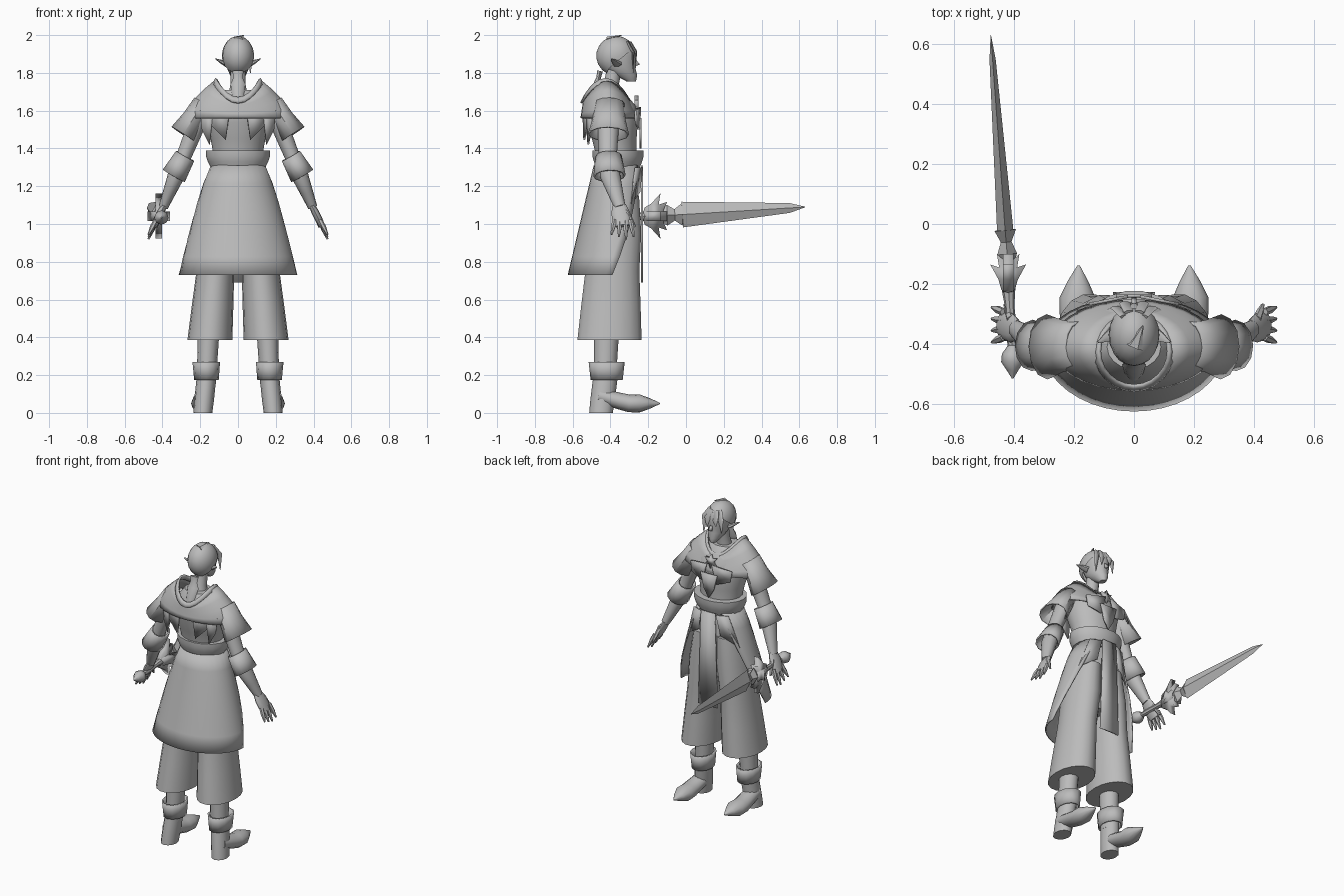
import bpy, bmesh
from math import sin, cos, pi, radians
from mathutils import Vector

FRONT, ACROSS, UPWARD = Vector((0, 1, 0)), Vector((1, 0, 0)), Vector((0, 0, 1))

cube = bpy.data.objects.get("Cube")
if cube:
    bpy.data.objects.remove(cube)

grey = bpy.data.materials.new("plain grey")
grey.use_nodes = True
tone = (.5, .5, .5, 1)
grey.diffuse_color = tone
grey.node_tree.nodes["Principled BSDF"].inputs["Base Color"].default_value = tone


def finish(name, bm, thick, sharp):
    bmesh.ops.remove_doubles(bm, verts=bm.verts, dist=.0001)
    bmesh.ops.recalc_face_normals(bm, faces=bm.faces)
    mesh = bpy.data.meshes.new(name)
    bm.to_mesh(mesh)
    bm.free()
    mesh.materials.append(grey)
    mesh.shade_smooth()
    mesh.set_sharp_from_angle(angle=radians(sharp))
    part = bpy.data.objects.new(name, mesh)
    bpy.context.collection.objects.link(part)
    if thick:
        solid = part.modifiers.new("thickness", "SOLIDIFY")
        solid.thickness = thick
        solid.offset = 0


def shell(name, rule, rows, columns, thick=0, cap=False, sharp=40):
    """Surface whose points come from rule(u, v), with u and v from 0 to 1."""
    bm = bmesh.new()
    grid = [[bm.verts.new(rule(r / rows, c / columns)) for c in range(columns + 1)]
            for r in range(rows + 1)]
    for upper, lower in zip(grid, grid[1:]):
        for c in range(columns):
            bm.faces.new((upper[c], upper[c + 1], lower[c + 1], lower[c]))
    if cap:
        for end in (grid[0], grid[-1]):
            bm.faces.new(end[:-1])
    finish(name, bm, thick, sharp)


def sweep(name, path, radii, depth=1, up=FRONT, side=1, level=False, sides=12, thick=0, sharp=40):
    """Evenly spaced rings along a path; depth is the ratio of the radius along up."""
    points = [Vector((side * x, y, z)) for x, y, z in path]

    def along(u):
        k = min(int(u * (len(points) - 1)), len(points) - 2)
        return points[k].lerp(points[k + 1], u * (len(points) - 1) - k)

    def rule(u, v):
        step = .5 / len(radii)
        tangent = UPWARD if level else (along(min(u + step, 1)) - along(max(u - step, 0))).normalized()
        flat = tangent.cross(up).normalized()
        tall = flat.cross(tangent)
        radius = radii[round(u * (len(radii) - 1))]
        angle = 2 * pi * v
        return along(u) + (flat * cos(angle) + tall * sin(angle) * depth) * radius

    shell(name, rule, len(radii) - 1, sides, thick, not thick, sharp)


def plate(name, outline, place, thick=.01):
    bm = bmesh.new()
    bm.faces.new([bm.verts.new(place(a, b)) for a, b in outline])
    finish(name, bm, thick, 40)


def cloth(name, outline, y, lean=0, side=1):
    """Hanging flat piece that leans in depth away from the middle."""
    plate(name, outline, lambda x, z: (side * x, y + lean * x, z))


# Torso, neck, belt and hips
sweep("torso", [(0, -.36, 1.28), (0, -.41, 1.71)], (.13, .13, .145, .165, .165, .09), .83, level=True, sides=18)
sweep("neck", [(0, -.41, 1.66), (0, -.38, 1.82)], (.055, .04, .04), level=True)
sweep("belt", [(0, -.36, 1.3), (0, -.36, 1.39)], (.145, .16, .17, .17), .81, level=True, sides=18)
sweep("hips", [(0, -.36, 1.32), (0, -.39, .85)], (.13, .16, .18, .18), .72, level=True, sides=18)

# Head and nose
sweep("head", [(0, -.29, 1.755), (0, -.345, 1.82), (0, -.36, 1.89), (0, -.365, 1.95)],
      (.018, .042, .056, .064, .069, .07, .06), 1.4, level=True, sides=16)
plate("nose", [(-.27, 1.875), (-.243, 1.845), (-.27, 1.835)], lambda y, z: (0, y, z), .016)


# Hair reaches the forehead in front and the nape behind
def hair(u, v):
    angle = 2 * pi * v
    polar = u * (1.9 - .8 * sin(angle))
    return (.085 * sin(polar) * cos(angle), -.37 + .105 * sin(polar) * sin(angle), 1.89 + .105 * cos(polar))


shell("hair", hair, 8, 20)
sweep("hair_tuft", [(0, -.41, 1.98), (.03, -.34, 2)], (.03, .015, .002), .5, UPWARD, sides=6)
for x, tip in ((-.06, 1.83), (-.03, 1.87), (.03, 1.85), (.06, 1.8)):
    y = -.25 - abs(x) / 2
    sweep("fringe_lock", [(x / 2, y - .03, 1.96), (x, y, 1.91), (x * 1.1, y, tip)], (.02, .02, .002), .4, sides=6)
sweep("tail_of_hair", [(0, -.455, 1.81), (0, -.47, 1.74), (0, -.53, 1.61)], (.03, .024, .04, .03, .005), .5, sides=8)


# Mantle with raised sides, collar and open skirt
def mantle(u, v):
    angle = 2 * pi * v
    sag = .1 * (1 - u) * sin(angle) ** 2
    return ((.125 + .15 * sin(u * pi / 2)) * cos(angle), -.42 + .015 * u + (.12 + .03 * u) * sin(angle),
            1.755 - .195 * u - sag)


def collar(u, v):
    angle = 2 * pi * v
    radius = .115 + .015 * u
    return (radius * cos(angle), -.425 + radius * sin(angle), 1.67 - .03 * u + .1 * cos(angle) ** 2)


def skirt(u, v):
    start = 125 + 55 * u
    angle = radians(start + (540 - 2 * start) * v)
    return ((.14 + .17 * u ** .8) * cos(angle), -.36 - .03 * u + (.125 + .107 * u) * sin(angle), 1.31 - .58 * u)


shell("mantle", mantle, 4, 28, .008)
shell("collar", collar, 2, 24, .012)
shell("skirt", skirt, 6, 20, .008)

# Brooch, bodice and centre cloth
star = [(.02 + .025 * (i % 2), i * pi / 6) for i in range(12)]
plate("brooch", star, lambda r, a: (r * cos(a), -.262, 1.635 + r * sin(a)), .02)
cloth("bodice_front", [(-.06, 1.56), (.06, 1.56), (.035, 1.46), (0, 1.4), (-.035, 1.46)], -.24)
cloth("centre_cloth", [(-.05, 1.31), (.05, 1.31), (.07, .69), (-.07, .69)], -.232)

for side, word in ((1, "left_"), (-1, "right_")):
    sweep(word + "ear", [(.06, -.36, 1.845), (.12, -.395, 1.875)], (.014, .01, .002), 1.8, side=side, sides=6)

    # Pointed mantle tails, lapel and hip flap
    cloth(word + "mantle_tail", [(.045, 1.6), (.13, 1.62), (.15, 1.53), (.065, 1.445)], -.555, .25, side)
    cloth(word + "side_tail", [(.13, 1.6), (.2, 1.6), (.19, 1.5), (.15, 1.42)], -.57, .35, side)
    cloth(word + "lapel", [(.02, 1.62), (.15, 1.6), (.14, 1.53), (.05, 1.5)], -.238, -.2, side)
    cloth(word + "hip_flap", [(.055, 1.3), (.125, 1.3), (.19, 1.1), (.08, 1.17)], -.21, -.45, side)

    # Sleeve, arm and elbow cuff
    sweep(word + "sleeve", [(.185, -.405, 1.64), (.29, -.41, 1.475)], (.05, .055, .07), 1.5, side=side, thick=.008)
    sweep(word + "arm", [(.19, -.41, 1.6), (.31, -.415, 1.3), (.395, -.35, 1.09)],
          (.05, .045, .04, .045, .035, .025), 1.2, side=side)
    sweep(word + "elbow_cuff", [(.28, -.41, 1.36), (.34, -.405, 1.255)], (.05, .056, .062), 1.3, side=side, thick=.01)

    # Hand with spread fingers
    sweep(word + "palm", [(.39, -.354, 1.1), (.445, -.336, .99)], (.015, .02, .02, .016), 2.4, side=side)
    for i in range(4):
        spread = (i - 1.5) * .028
        tip = .92 + .012 * abs(i - 2)
        sweep(word + "finger", [(.435, -.336 + spread, 1.02), (.474, -.336 + spread * 1.4, tip)],
              (.013, .013, .005), side=side, sides=6)
    sweep(word + "thumb", [(.41, -.32, 1.07), (.43, -.27, .985)], (.016, .013, .006), up=ACROSS, side=side, sides=6)

    # Wide trouser leg, shin, boot cuff and pointed boot
    sweep(word + "trouser_leg", [(.08, -.37, 1.15), (.12, -.39, .75), (.149, -.405, .385)],
          (.085, .1, .1, .11, .119), 1.45, side=side, level=True, sides=18)
    sweep(word + "shin", [(.155, -.42, .45), (.168, -.43, .15)], (.058, .054, .05), 1.15, side=side, level=True)
    sweep(word + "boot_cuff", [(.167, -.42, .175), (.168, -.42, .27)], (.06, .064, .068), 1.33,
          side=side, level=True, thick=.01)
    sweep(word + "boot_shaft", [(.166, -.425, .2), (.186, -.45, 0)], (.052, .052, .052, .05), 1.25,
          side=side, level=True)
    sweep(word + "boot_foot", [(.182, -.46, .09), (.19, -.3, .05), (.185, -.138, .05)],
          (.05, .052, .055, .058, .06, .035, .004), .8, UPWARD, side)

# Sword: diamond blade, barbed neck, winged guard, grip and pommel
tip, heel, hilt = (-.478, .63, 1.09), (-.43, -.02, 1.05), (-.42, -.14, 1.045)
sweep("blade", [heel, tip], [.068 - .006 * i for i in range(8)] + [.002], .4, ACROSS, sides=4, sharp=20)
sweep("blade_neck", [hilt, heel], (.03, .055, .03, .06), .6, ACROSS, sides=4, sharp=20)
wing = [(-.23, 0), (-.22, .045), (-.185, .065), (-.135, .12), (-.145, .06), (-.1, .075), (-.12, .03), (-.09, 0)]
guard = wing + [(y, -rise) for y, rise in wing[-2:0:-1]]
plate("guard_tall", guard, lambda y, rise: (-.42, y, 1.042 + rise), .035)
plate("guard_wide", guard, lambda y, rise: (-.42 + rise / 2, y, 1.042), .05)
sweep("grip", [(-.42, -.2, 1.042), (-.406, -.42, 1.034)], (.025, .016, .019, .014), up=UPWARD, sides=8)
sweep("pommel", [(-.406, -.405, 1.034), (-.405, -.515, 1.034)], (.015, .035, .038, .02, .003), up=UPWARD, sides=8)
